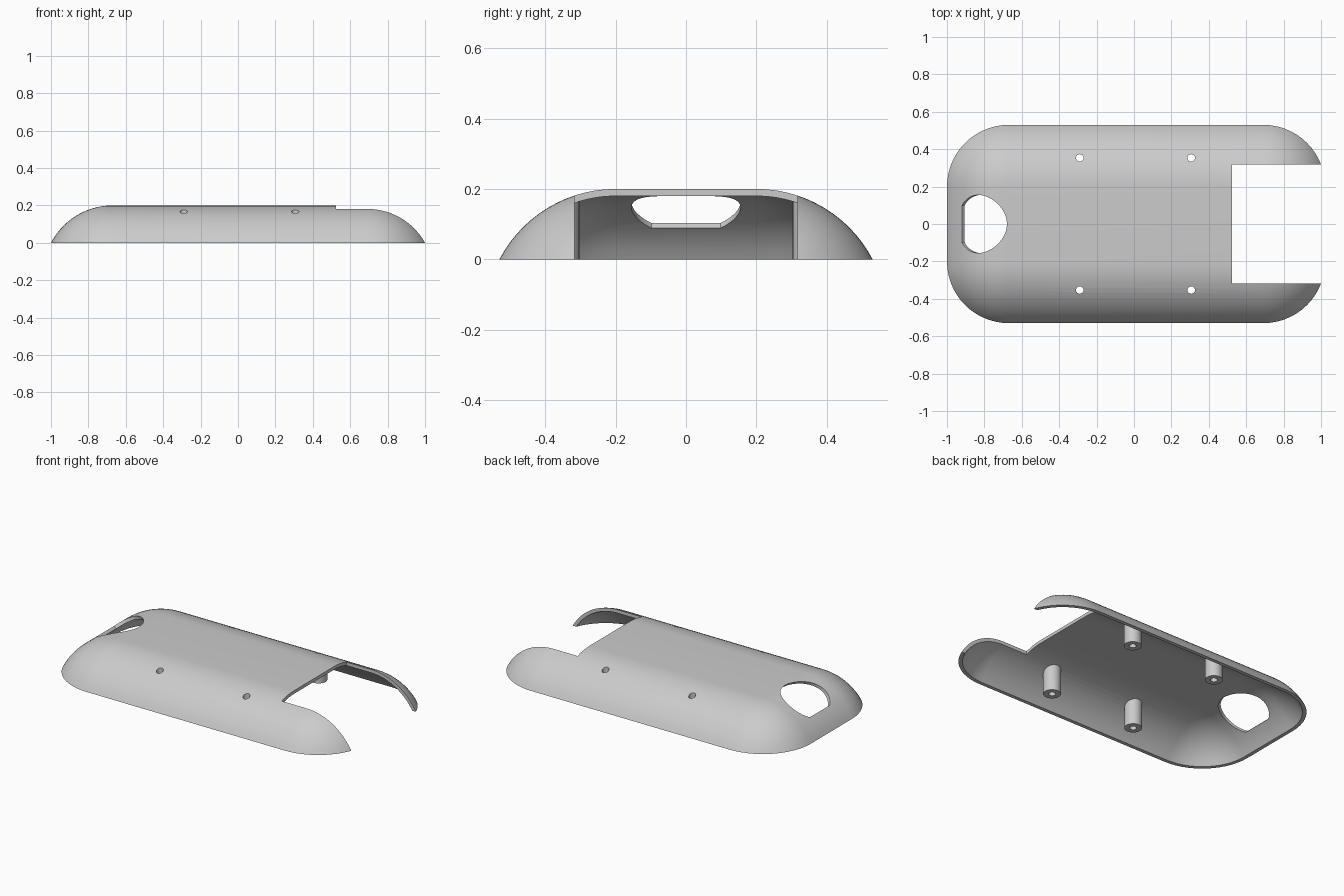
import bpy, bmesh
from math import sin, cos, acos, pi
from mathutils import Vector

if "Cube" in bpy.data.objects:
    bpy.data.objects.remove(bpy.data.objects["Cube"])

# Main sizes
LEFT, RIGHT, HALF_Y = -0.67, 0.692, 0.2   # corner centres of the shell
REACH, TOP, WALL = 0.33, 0.2, 0.02
RADIUS = (REACH ** 2 + TOP ** 2) / (2 * TOP)
CENTRE_Z = TOP - RADIUS
POSTS = [(x, y) for x in (-0.29, 0.306) for y in (-0.353, 0.353)]
POST_R, HOLE_R = 0.05, 0.02

grey = bpy.data.materials.new("light_grey")
grey.use_nodes = True
grey.diffuse_color = (0.6, 0.6, 0.6, 1)
grey.node_tree.nodes["Principled BSDF"].inputs["Base Color"].default_value = (0.6, 0.6, 0.6, 1)


def make_object(name, bm):
    bmesh.ops.remove_doubles(bm, verts=bm.verts, dist=1e-5)
    bmesh.ops.recalc_face_normals(bm, faces=bm.faces)
    mesh = bpy.data.meshes.new(name)
    bm.to_mesh(mesh)
    bm.free()
    obj = bpy.data.objects.new(name, mesh)
    bpy.context.collection.objects.link(obj)
    mesh.materials.append(grey)
    return obj


def bridge(bm, a, b):
    for i in range(len(a)):
        j = (i + 1) % len(a)
        bm.faces.new((a[i], a[j], b[j], b[i]))


def circle(bm, x, y, r, z, n=32):
    """Ring of vertices; z is a height or a function of y."""
    pts = [(x + r * cos(2 * pi * i / n), y + r * sin(2 * pi * i / n)) for i in range(n)]
    return [bm.verts.new((px, py, z(py) if callable(z) else z)) for px, py in pts]


def prism(name, outline, low, high, lean=0):
    """Solid between two heights; lean slides it in x as it goes down."""
    bm = bmesh.new()
    a, b = [[bm.verts.new((x - lean * z, y, z)) for x, y in outline] for z in (low, high)]
    bridge(bm, a, b)
    bm.faces.new(a)
    bm.faces.new(b)
    return make_object(name, bm)


def dome_rings(bm, radius, steps=14, corner=14):
    """Rounded rectangles stacked along an arc, rim first."""
    start = acos(-CENTRE_Z / radius)
    rings = []
    for s in range(steps + 1):
        a = start * (1 - s / steps)
        r, z = radius * sin(a), CENTRE_Z + radius * cos(a)
        ring = []
        for k, (cx, cy) in enumerate(((RIGHT, HALF_Y), (LEFT, HALF_Y),
                                      (LEFT, -HALF_Y), (RIGHT, -HALF_Y))):
            if s == steps:
                ring.append(bm.verts.new((cx, cy, z)))
                continue
            for i in range(corner + 1):
                t = (k + i / corner) * pi / 2
                ring.append(bm.verts.new((cx + r * cos(t), cy + r * sin(t), z)))
        rings.append(ring)
    for a, b in zip(rings[:-2], rings[1:-1]):
        bridge(bm, a, b)
    # Corner fans and sides close onto the flat panel
    last, panel = rings[-2], rings[-1]
    for k in range(4):
        first = k * (corner + 1)
        for i in range(corner):
            bm.faces.new((last[first + i], last[first + i + 1], panel[k]))
        nxt = (k + 1) % 4
        bm.faces.new((last[first + corner], last[nxt * (corner + 1)], panel[nxt], panel[k]))
    bm.faces.new(panel)
    return rings[0]


# Hollow shell
bm = bmesh.new()
outer_rim = dome_rings(bm, RADIUS)
inner_rim = dome_rings(bm, RADIUS - WALL)
bridge(bm, outer_rim, inner_rim)
shell = make_object("shell", bm)

# Cutters: end slot, slanted oval opening, screw holes
cutters = [prism("slot_cutter", [(0.523, -0.317), (1.3, -0.317), (1.3, 0.317), (0.523, 0.317)], -0.1, 0.4)]
oval = [(max(-0.82 + 0.19 * cos(t), -0.967) + 0.15, 0.155 * sin(t))
        for t in (2 * pi * i / 64 for i in range(64))]
flat = [p for i, p in enumerate(oval) if p != oval[i - 1]]
cutters.append(prism("oval_cutter", flat, 0.03, 0.3, lean=1))
for x, y in POSTS:
    ring = [(x + HOLE_R * cos(pi * i / 16), y + HOLE_R * sin(pi * i / 16)) for i in range(32)]
    cutters.append(prism("hole_cutter", ring, -0.1, 0.4))

for cutter in cutters:
    cutter.hide_render = True
    mod = shell.modifiers.new("cut", "BOOLEAN")
    mod.operation, mod.solver, mod.object = "DIFFERENCE", "EXACT", cutter
bpy.context.view_layer.update()
cut_mesh = bpy.data.meshes.new_from_object(shell.evaluated_get(bpy.context.evaluated_depsgraph_get()))
shell.modifiers.clear()
shell.data = cut_mesh
for cutter in cutters:
    bpy.data.objects.remove(cutter)


# Hollow screw posts, shaped at the top to sit inside the shell wall
def post_top(y):
    across = max(abs(y) - HALF_Y, 0)
    return CENTRE_Z + ((RADIUS - WALL / 2) ** 2 - across ** 2) ** 0.5


parts = [shell]
for x, y in POSTS:
    bm = bmesh.new()
    rings = [circle(bm, x, y, r, z) for r, z in
             ((POST_R, 0), (POST_R, post_top), (HOLE_R, post_top), (HOLE_R, 0))]
    for i in range(4):
        bridge(bm, rings[i], rings[(i + 1) % 4])
    side = ("front" if y < 0 else "back") + ("_right" if x < 0 else "_left")
    parts.append(make_object(side + "_screw_post", bm))

# Smooth shading with sharp edges kept
bpy.ops.object.select_all(action="DESELECT")
for part in parts:
    part.select_set(True)
bpy.context.view_layer.objects.active = shell
bpy.ops.object.shade_smooth_by_angle(angle=pi / 6)
